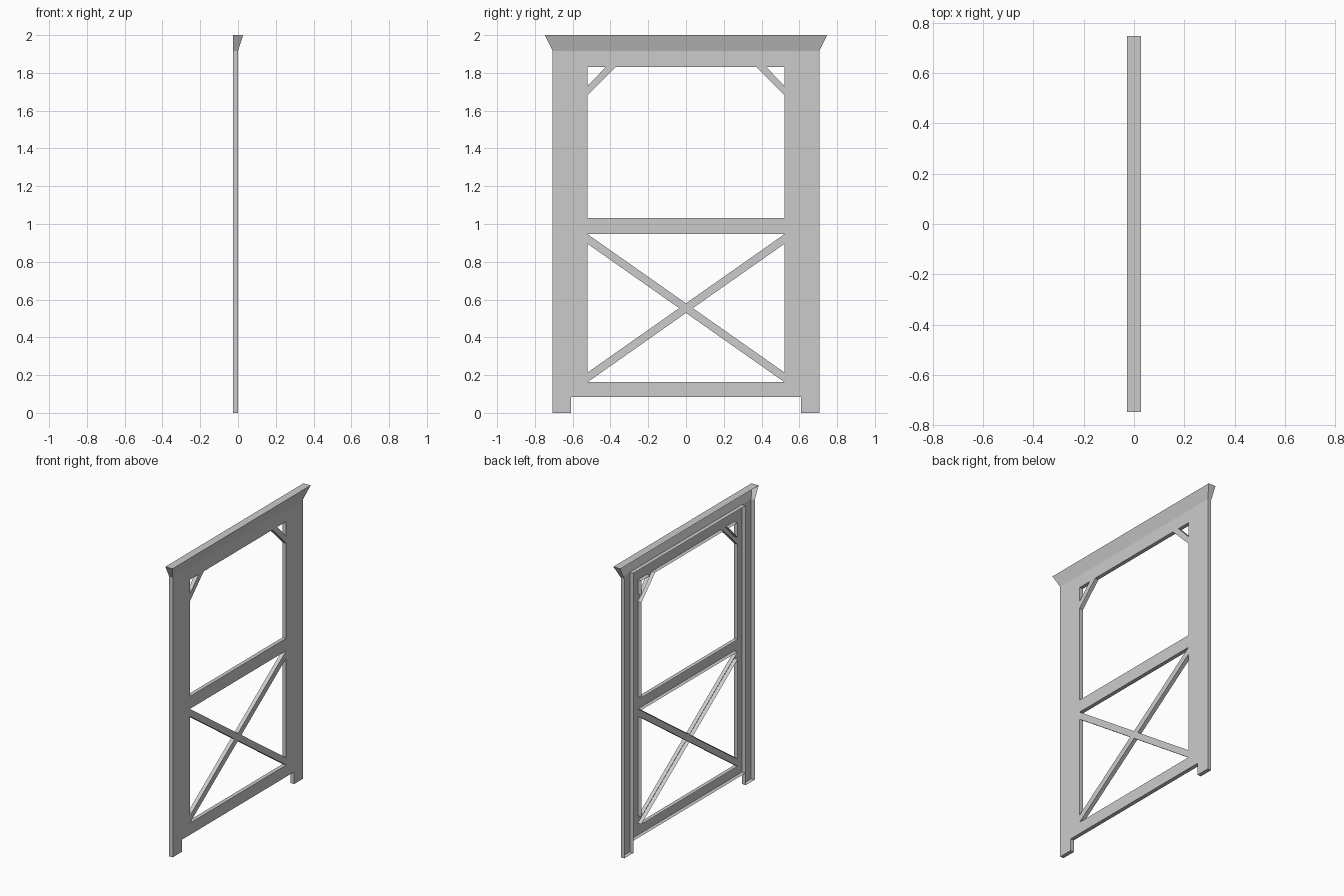
import bpy, bmesh

if "Cube" in bpy.data.objects:
    bpy.data.objects.remove(bpy.data.objects["Cube"])

BACK = -0.027                      # depth of the open-backed panels
POST, DOOR, HOLE = 0.706, 0.608, 0.521   # half widths
TOP = 1.916


def finish(name, bm):
    """Extrude every open edge back into a side wall, leaving the rear open."""
    bm.normal_update()
    rim = [e for e in bm.edges if e.is_boundary]
    out = bmesh.ops.extrude_edge_only(bm, edges=rim)
    for v in out["geom"]:
        if isinstance(v, bmesh.types.BMVert):
            v.co.x = BACK
    bmesh.ops.recalc_face_normals(bm, faces=bm.faces[:])
    bm.normal_update()
    front = max(bm.faces, key=lambda f: abs(f.normal.x) * f.calc_area())
    if front.normal.x < 0:
        bmesh.ops.reverse_faces(bm, faces=bm.faces[:])
    mesh = bpy.data.meshes.new(name)
    bm.to_mesh(mesh)
    bm.free()
    obj = bpy.data.objects.new(name, mesh)
    bpy.context.collection.objects.link(obj)


def flip(points):
    return [(-y, z) for y, z in points]


# Door leaf: outer outline plus the openings between rails and braces
low, mid_lo, mid_hi, head = 0.163, 0.946, 1.031, 1.831
b = 0.051                          # vertical width of the cross braces
centre = (low + mid_lo) / 2
slope = (mid_lo - low - b) / (2 * HOLE)
side = [(HOLE, low + b), (HOLE, mid_lo - b), (b / 2 / slope, centre)]
corner = [(HOLE, head - 0.1), (HOLE, head), (HOLE - 0.096, head)]
c = 0.149                          # reach of the corner braces
loops = [
    [(-DOOR, 0.083), (DOOR, 0.083), (DOOR, TOP), (-DOOR, TOP)],
    [(-HOLE, mid_hi), (HOLE, mid_hi), (HOLE, head - c), (HOLE - c, head),
     (c - HOLE, head), (-HOLE, head - c)],
    [(-HOLE, low), (HOLE, low), (0, centre - b / 2)],
    [(-HOLE, mid_lo), (HOLE, mid_lo), (0, centre + b / 2)],
    side, flip(side), corner, flip(corner),
]
bm = bmesh.new()
for pts in loops:
    vs = [bm.verts.new((0, y, z)) for y, z in pts]
    for i, v in enumerate(vs):
        bm.edges.new((v, vs[i - 1]))
bmesh.ops.triangle_fill(bm, edges=bm.edges[:], use_beauty=True, normal=(1, 0, 0))
finish("door_leaf", bm)

# Surround: two posts and a flared top moulding
bm = bmesh.new()
row = [bm.verts.new((0, y, TOP)) for y in (-POST, -DOOR, DOOR, POST)]
foot = [bm.verts.new((0, y, 0)) for y in (-POST, -DOOR, DOOR, POST)]
crown = [bm.verts.new((-BACK, y, 2)) for y in (0.748, -0.748)]
bm.faces.new(foot[0:2] + [row[1], row[0]])
bm.faces.new(foot[2:4] + [row[3], row[2]])
bm.faces.new(row + crown)
finish("door_surround", bm)
